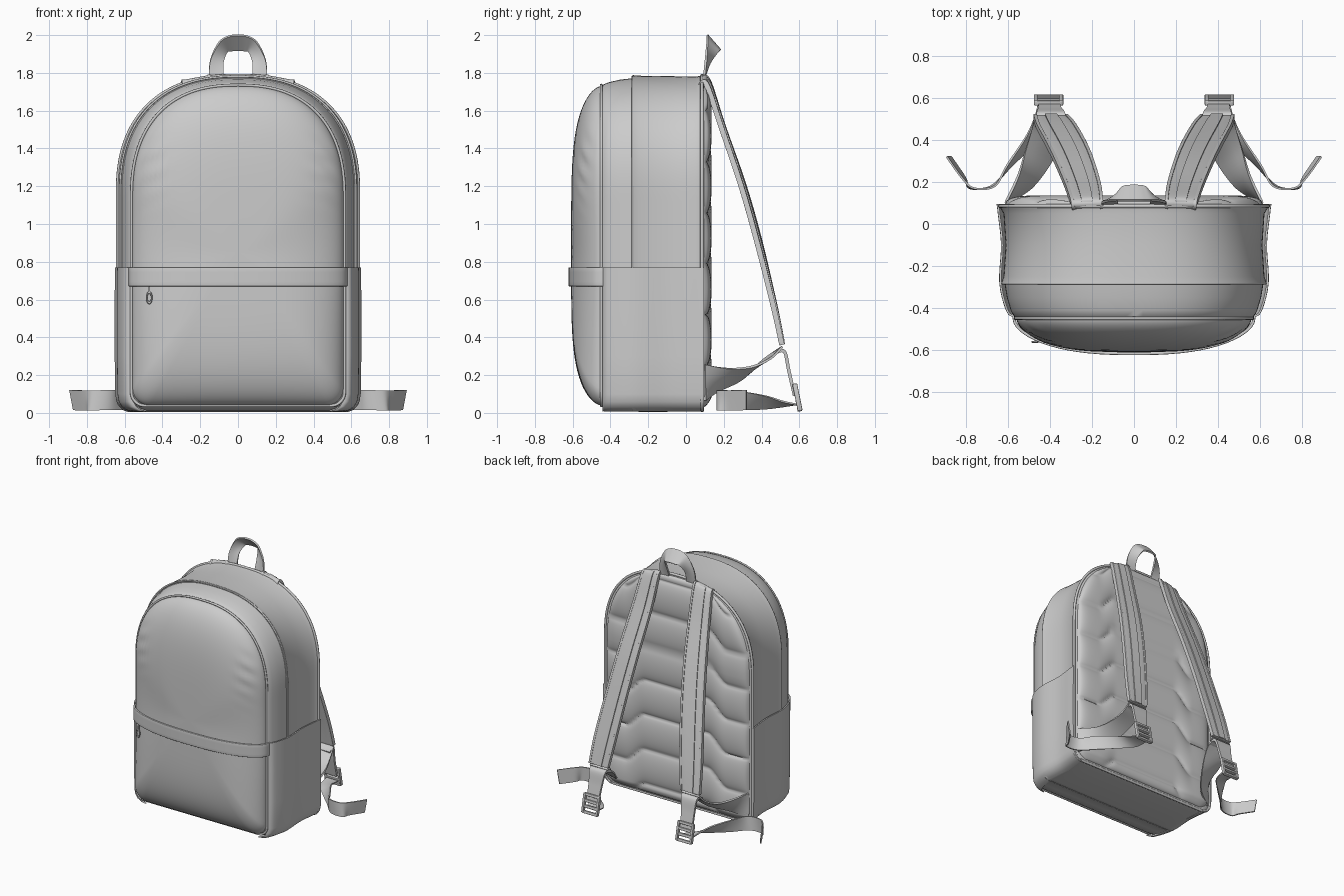
import bpy, bmesh
from math import sin, cos, pi, exp
from mathutils import Vector

if "Cube" in bpy.data.objects:
    bpy.data.objects.remove(bpy.data.objects["Cube"])


def finish(ob, thick=0, mirror=False, bevel=0, angle=40):
    """Apply thickness, bevel and mirror, then smooth shade."""
    bpy.ops.object.select_all(action='DESELECT')
    bpy.context.view_layer.objects.active = ob
    ob.select_set(True)
    if thick:
        m = ob.modifiers.new("thick", 'SOLIDIFY')
        m.thickness, m.offset = thick, 0
    if bevel:
        m = ob.modifiers.new("bevel", 'BEVEL')
        m.width, m.segments, m.limit_method, m.angle_limit = bevel, 3, 'ANGLE', 1.0
    if mirror:
        m = ob.modifiers.new("mirror", 'MIRROR')
        m.use_mirror_merge = False
    for m in list(ob.modifiers):
        bpy.ops.object.modifier_apply(modifier=m.name)
    bpy.ops.object.shade_smooth_by_angle(angle=angle * pi / 180)
    return ob


def skin(name, rows, closed=False, caps=False, **kw):
    """Surface through rows of points."""
    bm = bmesh.new()
    vs = [[bm.verts.new(p) for p in r] for r in rows]
    n = len(rows[0])
    for a, b in zip(vs, vs[1:]):
        for i in range(n if closed else n - 1):
            j = (i + 1) % n
            bm.faces.new((a[i], a[j], b[j], b[i]))
    if caps:
        bm.faces.new(vs[0])
        bm.faces.new(vs[-1])
    bmesh.ops.recalc_face_normals(bm, faces=bm.faces)
    me = bpy.data.meshes.new(name)
    bm.to_mesh(me)
    bm.free()
    ob = bpy.data.objects.new(name, me)
    bpy.context.collection.objects.link(ob)
    return finish(ob, **kw)


def smooth_path(pts, n=7):
    """Catmull-Rom through tuples of any length."""
    P = [pts[0]] + list(pts) + [pts[-1]]
    out = []
    for a, b, c, d in zip(P, P[1:], P[2:], P[3:]):
        for k in range(n):
            t = k / n
            out.append([.5 * (2 * q + (r - p) * t + (2 * p - 5 * q + 4 * r - s) * t * t
                        + (3 * q - p - 3 * r + s) * t ** 3) for p, q, r, s in zip(a, b, c, d)])
    return out + [list(pts[-1])]


def ribbon(name, pts, thick=.01, mirror=True, bevel=0, n=7):
    """Strap: each point is a centre followed by a half-width vector."""
    rows = []
    for q in smooth_path(pts, n):
        c, w = Vector(q[:3]), Vector(q[3:])
        rows.append([c + w * t for t in (-1, -.5, 0, .5, 1)])
    return skin(name, rows, thick=thick, mirror=mirror, bevel=bevel)


def arch(y, w, zb, zt, r=.07, e=2 / 2.4, k0=.645):
    """Closed arched outline with rounded bottom corners."""
    zs = zb + k0 * (zt - zb)
    h = [(w - r) * i / 6 for i in range(6)]
    half = [(x, zb) for x in h]
    half += [(w - r + r * sin(k * pi / 14), zb + r - r * cos(k * pi / 14)) for k in range(7)]
    half += [(w, zb + r + (zs - zb - r) * i / 36) for i in range(36)]
    half += [(w * max(cos(k * pi / 72), 0) ** e, zs + (zt - zs) * sin(k * pi / 72) ** e) for k in range(36)]
    half += [(0, zt)]
    return [Vector((x, y, z)) for x, z in half + [(-x, z) for x, z in half[-2:0:-1]]]


def piping(name, pts, r):
    cu = bpy.data.curves.new(name, 'CURVE')
    cu.dimensions, cu.bevel_depth, cu.bevel_resolution = '3D', r, 2
    s = cu.splines.new('POLY')
    s.points.add(len(pts) - 1)
    for p, q in zip(s.points, pts):
        p.co = (*q, 1)
    s.use_cyclic_u = True
    ob = bpy.data.objects.new(name, cu)
    bpy.context.collection.objects.link(ob)
    bpy.context.view_layer.objects.active = ob
    bpy.ops.object.select_all(action='DESELECT')
    ob.select_set(True)
    bpy.ops.object.convert(target='MESH')
    finish(bpy.context.object, angle=60)


# Main compartment with stepped front gusset
body = [(.095, .60, .04, 1.755), (.092, .625, .02, 1.775), (.08, .638, .014, 1.785), (.05, .620, .01, 1.78),
        (-.1, .610, .006, 1.783), (-.25, .620, .006, 1.785), (-.28, .630, .008, 1.788), (-.283, .615, .01, 1.772),
        (-.35, .604, .01, 1.764), (-.41, .586, .02, 1.75), (-.44, .570, .035, 1.738), (-.455, .55, .06, 1.71)]
skin("main_body", [arch(*b) for b in body], closed=True, caps=True)
piping("back_piping", arch(.085, .637, .014, 1.785), .01)
piping("zip_seam", arch(-.282, .625, .012, 1.781), .006)
piping("front_piping", arch(-.448, .564, .038, 1.735), .008)


# Domed front pocket with gathered wrinkles at the sides
def dome(s, p):
    return .158 * max(1 - s ** p, 0) ** .6


rim, mid, front = arch(-.45, .558, .04, 1.73, r=.09), Vector((0, -.45, .85)), []
for k in range(26):
    s = cos(k / 25.4 * pi / 2)
    row = []
    for q in rim:
        d = q - mid
        up = d.z ** 2 / d.length_squared
        p = mid + d * s
        fold = sin(p.z * 58 + abs(p.x) * 35) * exp(-((abs(p.x) - .46) / .07) ** 2 - ((p.z - 1.34) / .18) ** 2)
        p.y -= dome(s, 2.5 + 2 * up) + .009 * fold * (1 - s ** 8)
        row.append(p)
    front.append(row)
skin("front_pocket", [arch(-.40, .558, .04, 1.73, r=.09)] + front, closed=True, caps=True, angle=60)

# Zip flap across the front
path = [(-.575, -.425)] + [(.568 * sin(t * pi / 32), -.458 - dome(abs(sin(t * pi / 32)), 2.5))
                           for t in range(-16, 17)] + [(.575, -.425)]
skin("zip_flap", [[(x, y, z) for z in (.67, .695, .72, .745, .77)] for x, y in path], thick=.014, bevel=.004)

# Zip puller
bpy.ops.mesh.primitive_torus_add(location=(-.47, -.56, .61), rotation=(pi / 2, 0, 0),
                                 major_radius=.017, minor_radius=.005, major_segments=20, minor_segments=8)
ob = bpy.context.object
ob.name, ob.scale = "zip_puller", (.8, 1.6, 1)
finish(ob)
ribbon("zip_puller_tab", [(-.47, -.558, .632, .006, 0, 0), (-.47, -.558, .67, .004, 0, 0)], mirror=False)

# Open side pockets
rows = []
outline = smooth_path([(.56, -.438), (.598, -.415), (.632, -.28), (.624, -.1), (.638, .04), (.645, .095)], 5)
for z, inset in ((.012, .075), (.018, .05), (.034, .023), (.06, .007), (.1, 0), (.3, -.003), (.55, -.003), (.77, -.002)):
    rows.append([(x - inset, y, z) for x, y in outline])
skin("side_pocket", rows, thick=.01, mirror=True)

# Quilted back panel with chevron-ended channels
zs, zt = 1.15, 1.772
levels = [.03 + .05 * (1 - cos(k * pi / 12)) for k in range(6)] + [.08 + (zs - .08) * k / 90 for k in range(90)]
levels += [zs + (zt - zs) * sin(k * pi / 90) ** .8 for k in range(46)]
levels, rows = sorted(levels), []
for z in levels:
    t = max(0, (z - zs) / (zt - zs))
    w = .615 * max(1 - t ** 2.4, 0) ** (1 / 2.4)
    if z < .1:
        w -= .07 * ((.1 - z) / .07) ** 2
    row = []
    for i in range(73):
        u = -cos(i / 72 * pi) * .35 + (i / 36 - 1) * .65
        x = u * w
        c = min(max((abs(x) - .27) / .17, 0), 1)
        pad = abs(sin(pi * (z + .12 * c * c * (3 - 2 * c) - .1) / .27)) ** .4
        edge = max((1 - abs(u) ** 14) * (1 - t ** 14) * min(1, (z - .03) / .05), 0) ** .5
        row.append((x, .09 + edge * (.014 + .032 * pad), z))
    rows.append(row)
skin("back_panel", rows, angle=80)

# Padded shoulder straps with edge binding and centre webbing
strap = [(.22, .075, 1.742, .07, 0, -.014), (.225, .112, 1.75, .075, -.004, -.012), (.245, .19, 1.52, .082, -.006, 0),
         (.285, .30, 1.2, .088, -.008, 0), (.325, .385, .9, .09, -.008, 0), (.37, .465, .57, .09, -.004, 0),
         (.395, .508, .36, .08, 0, 0)]
ribbon("shoulder_strap", strap, thick=.022, bevel=.008, n=9)
ribbon("strap_webbing", [(x, y + .013, z + .004, a * .36, b * .36, c * .36) for x, y, z, a, b, c in strap],
       thick=.008, n=9)
for side in (-1, 1):
    ribbon("strap_binding", [(x + side * a * .93, y + side * b, z + side * c, .008, 0, 0)
                             for x, y, z, a, b, c in strap], thick=.028, bevel=.005, n=9)

# Lower wings, adjuster webbing and loose tails
ribbon("strap_wing", [(.61, .10, .16, 0, 0, .095), (.52, .20, .175, .03, .03, .06), (.455, .32, .21, .06, .03, .035),
                      (.41, .43, .285, .075, .02, .005), (.395, .51, .35, .078, 0, 0)], thick=.012)
ribbon("adjuster_webbing", [(.395, .465, .315, .075, 0, 0), (.395, .52, .325, .068, 0, 0), (.40, .545, .22, .055, 0, 0),
                            (.405, .575, .09, .05, 0, 0)], thick=.018)
ribbon("webbing_tail", [(.405, .585, .045, .05, 0, 0), (.42, .50, .045, .05, .015, .015), (.48, .41, .055, .03, .01, .035),
                        (.59, .28, .065, .012, 0, .05), (.67, .18, .068, -.008, 0, .053), (.77, .17, .066, -.01, 0, .053),
                        (.81, .22, .066, .008, 0, .053), (.88, .32, .068, .01, 0, .053)], thick=.009)


# Ladder buckles
def bar(name, loc, size):
    bpy.ops.mesh.primitive_cube_add(size=1, location=loc, rotation=(.2, 0, 0))
    o = bpy.context.object
    o.name, o.scale = name, size
    bpy.ops.object.transform_apply(location=True, rotation=True, scale=True)
    finish(o, mirror=True, bevel=.004)


for x in (.345, .467):
    bar("buckle_side", (x, .59, .083), (.018, .026, .145))
for z in (.018, .06, .1, .145):
    bar("buckle_bar", (.406, .605 - .2 * z, z), (.13, .024, .02))

# Top carry handle, twisting from flat feet to a tilted grip
leg = [(.115, .095, 1.765, -.04, 0, 0), (.112, .115, 1.86, -.034, .01, -.008),
       (.08, .14, 1.935, -.02, .028, -.026), (.045, .146, 1.955, -.006, .034, -.038)]
ribbon("carry_handle", leg + [(0, .147, 1.96, 0, .035, -.04)] + [(-x, y, z, -a, b, c) for x, y, z, a, b, c in leg[::-1]],
       thick=.012, mirror=False)
